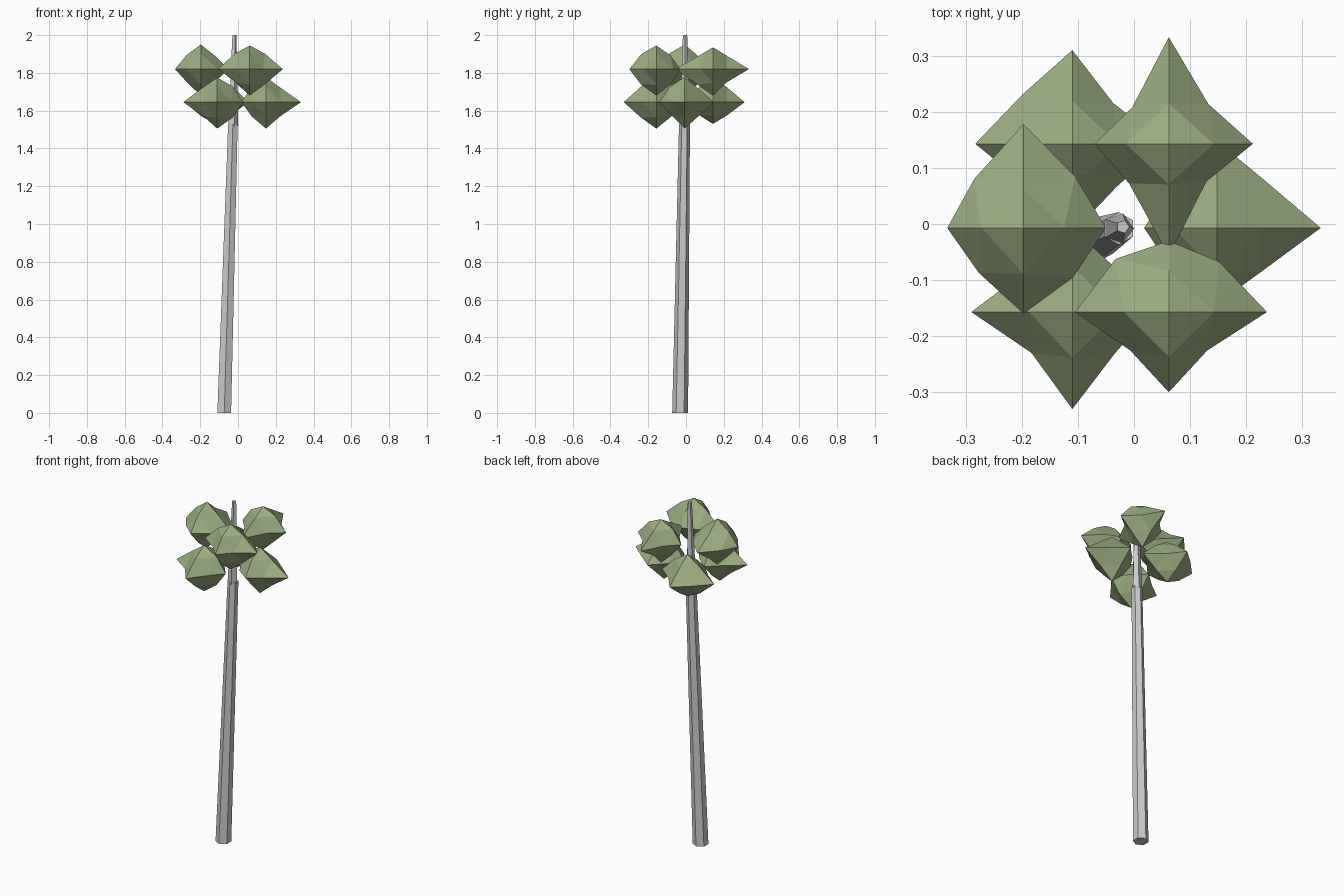
import bpy, bmesh, math, random
from mathutils import Vector

if "Cube" in bpy.data.objects:
    bpy.data.objects.remove(bpy.data.objects["Cube"])

random.seed(4)
leaf_mat = bpy.data.materials.new("leaf_green")
leaf_mat.diffuse_color = (0.33, 0.42, 0.22, 1)
leaf_mat.use_nodes = True
leaf_mat.node_tree.nodes["Principled BSDF"].inputs["Base Color"].default_value = leaf_mat.diffuse_color


def finish(name, bm, mat=None):
    bmesh.ops.recalc_face_normals(bm, faces=bm.faces)
    me = bpy.data.meshes.new(name)
    bm.to_mesh(me)
    bm.free()
    ob = bpy.data.objects.new(name, me)
    bpy.context.collection.objects.link(ob)
    if mat:
        me.materials.append(mat)
    return ob


def tapered_pole(name, sides, start, r0, end, r1, turn):
    bm = bmesh.new()
    rings = []
    for c, r in ((start, r0), (end, r1)):
        ring = []
        for i in range(sides):
            a = turn + math.tau * i / sides
            ring.append(bm.verts.new(Vector(c) + Vector((r * math.cos(a), r * math.sin(a), 0))))
        rings.append(ring)
    for i in range(sides):
        j = (i + 1) % sides
        bm.faces.new((rings[0][i], rings[0][j], rings[1][j], rings[1][i]))
    for ring in rings:
        bm.faces.new(ring)
    return finish(name, bm)


def leaf_clump(name, centre, tips, mids):
    """Octahedron split once: tips = radii +x -x +y -y +z -z,
    mids = radii of the level diagonals ++ -+ -- +-."""
    diagonals = dict(zip(((1, 1), (-1, 1), (-1, -1), (1, -1)), mids))
    bm = bmesh.new()
    c = Vector(centre)
    axes = [Vector(v) for v in ((1, 0, 0), (-1, 0, 0), (0, 1, 0), (0, -1, 0), (0, 0, 1), (0, 0, -1))]
    tip = [bm.verts.new(c + a * r) for a, r in zip(axes, tips)]
    mid = {}
    for i in range(6):
        for j in range(i + 1, 6):
            if i // 2 != j // 2:
                d = axes[i] + axes[j]
                r = diagonals[(round(d.x), round(d.y))] if j < 4 else random.uniform(0.098, 0.118)
                mid[i, j] = bm.verts.new(c + d.normalized() * r)
    for x in (0, 1):
        for y in (2, 3):
            for z in (4, 5):
                a, b, e = mid[x, y], mid[y, z], mid[x, z]
                for f in ((tip[x], a, e), (tip[y], b, a), (tip[z], e, b), (a, b, e)):
                    bm.faces.new(f)
    return finish(name, bm, leaf_mat)


# Leaning trunk and its thinner tip
tapered_pole("trunk", 6, (-0.073, -0.031, 0), 0.042, (-0.027, -0.008, 1.53), 0.029, math.pi / 6)
tapered_pole("trunk_tip", 5, (-0.028, -0.008, 1.52), 0.028, (-0.02, -0.005, 2.0), 0.012, 0)

# Upper ring of foliage
leaf_clump("upper_leaves_left", (-0.197, -0.007, 1.82),
           (0.147, 0.136, 0.185, 0.153, 0.13, 0.14), (0.13, 0.124, 0.113, 0.125))
leaf_clump("upper_leaves_back", (0.062, 0.143, 1.82),
           (0.15, 0.132, 0.19, 0.20, 0.115, 0.14), (0.1, 0.092, 0.1, 0.095))
leaf_clump("upper_leaves_front", (0.062, -0.157, 1.82),
           (0.175, 0.167, 0.127, 0.143, 0.125, 0.14), (0.127, 0.134, 0.097, 0.097))

# Lower ring of foliage
leaf_clump("lower_leaves_back", (-0.11, 0.143, 1.645),
           (0.165, 0.173, 0.167, 0.16, 0.13, 0.115), (0.103, 0.125, 0.11, 0.11))
leaf_clump("lower_leaves_front", (-0.11, -0.157, 1.645),
           (0.14, 0.18, 0.15, 0.173, 0.13, 0.14), (0.11, 0.11, 0.103, 0.106))
leaf_clump("lower_leaves_right", (0.148, -0.007, 1.645),
           (0.185, 0.13, 0.155, 0.135, 0.133, 0.14), (0.12, 0.11, 0.11, 0.111))
